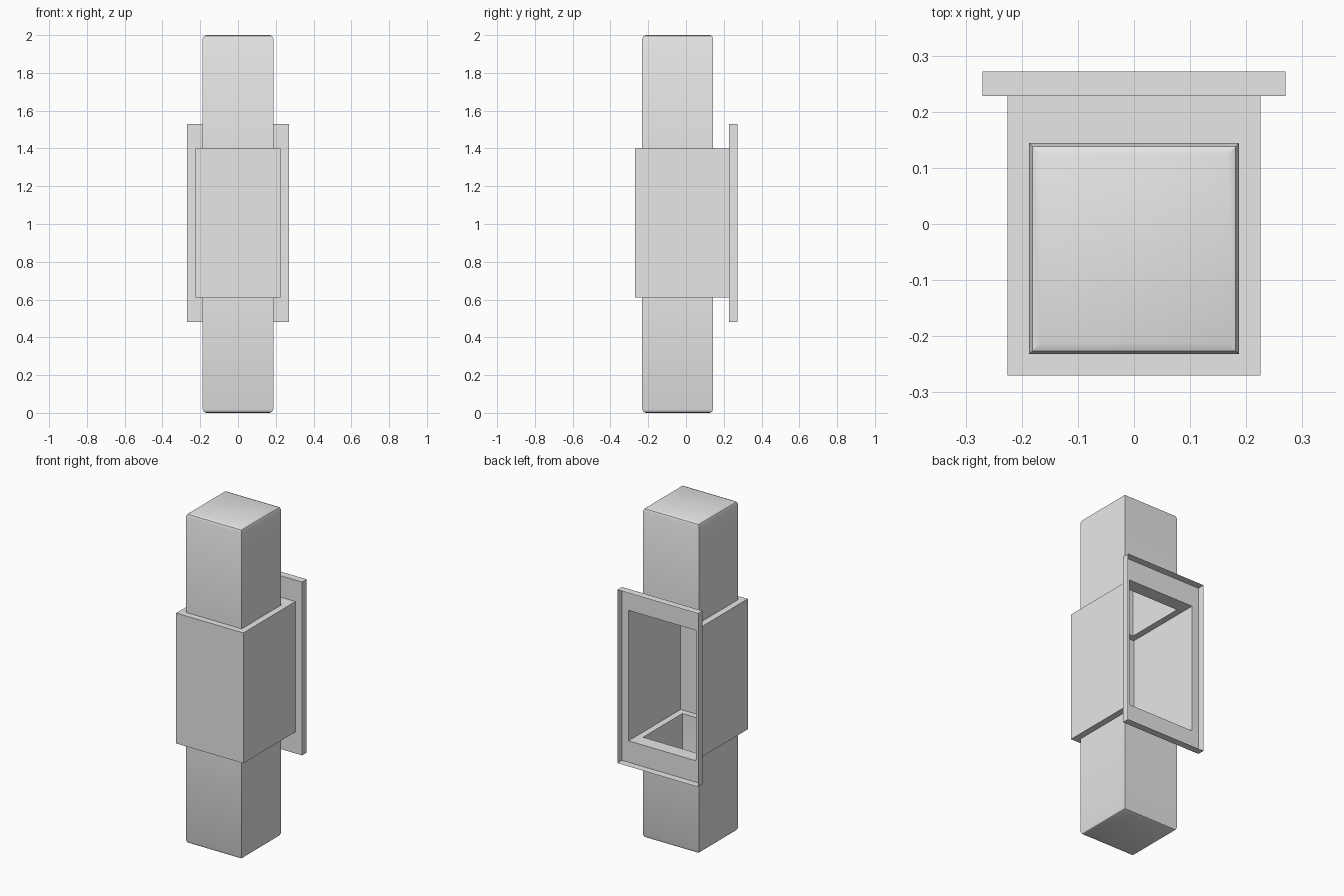
import bpy
import bmesh
import math

old = bpy.data.objects.get("Cube")
if old:
    bpy.data.objects.remove(old, do_unlink=True)

grey = bpy.data.materials.new("light_grey")
grey.use_nodes = True
grey.diffuse_color = (0.8, 0.8, 0.8, 1)
grey.node_tree.nodes["Principled BSDF"].inputs["Base Color"].default_value = (0.8, 0.8, 0.8, 1)


def flat_loop(half, front, back, z):
    """Horizontal rectangle."""
    return [(-half, front, z), (half, front, z), (half, back, z), (-half, back, z)]


def upright_loop(half, low, high, y):
    """Vertical rectangle facing the back."""
    return [(half, y, low), (-half, y, low), (-half, y, high), (half, y, high)]


def loft(name, loops, cap_start=False, cap_end=False, open_back=None):
    """Thin sheet through rectangular loops, with optional end caps."""
    bm = bmesh.new()
    rings = [[bm.verts.new(p) for p in loop] for loop in loops]
    for a, b in zip(rings, rings[1:]):
        for i in range(4):
            j = (i + 1) % 4
            bm.faces.new((a[i], a[j], b[j], b[i]))
    if cap_start:
        bm.faces.new(rings[0][::-1])
    if cap_end:
        bm.faces.new(rings[-1])
    if open_back is not None:
        gone = [f for f in bm.faces if all(abs(v.co.y - open_back) < 1e-4 for v in f.verts)]
        bmesh.ops.delete(bm, geom=gone, context="FACES")
    mesh = bpy.data.meshes.new(name)
    bm.to_mesh(mesh)
    bm.free()
    mesh.materials.append(grey)
    obj = bpy.data.objects.new(name, mesh)
    bpy.context.collection.objects.link(obj)
    bpy.ops.object.select_all(action="DESELECT")
    obj.select_set(True)
    bpy.context.view_layer.objects.active = obj
    bpy.ops.object.shade_smooth_by_angle(angle=math.radians(30))
    return obj


# Main sizes
LOW, HIGH, TOP = 0.61, 1.4, 2.0
BACK = 0.228
BOX = (0.225, -0.27, BACK)
TUBE = (0.187, -0.232, 0.144)


def tube_loop(z, inset=0.0):
    half, front, back = TUBE
    return flat_loop(half - inset, front + inset, back - inset, z)


# Housing: open at the back, with square openings above and below
loft("housing", [tube_loop(LOW), flat_loop(*BOX, LOW),
                 flat_loop(*BOX, HIGH), tube_loop(HIGH)], open_back=BACK)

# Wall plate: shallow tray with a window into the housing
loft("wall_plate", [upright_loop(BOX[0], LOW, HIGH, BACK),
                    upright_loop(0.27, 0.48, 1.53, BACK),
                    upright_loop(0.27, 0.48, 1.53, 0.272)])

# Hollow shades with rounded outer ends
R = 0.02
steps = [math.radians(a) for a in (0, 45, 90)]
rounding = [(R * (1 - math.cos(a)), R * (1 - math.sin(a))) for a in steps]
loft("upper_shade", [tube_loop(HIGH)] + [tube_loop(TOP - dz, inset) for inset, dz in rounding],
     cap_end=True)
loft("lower_shade", [tube_loop(dz, inset) for inset, dz in reversed(rounding)] + [tube_loop(LOW)],
     cap_start=True)
